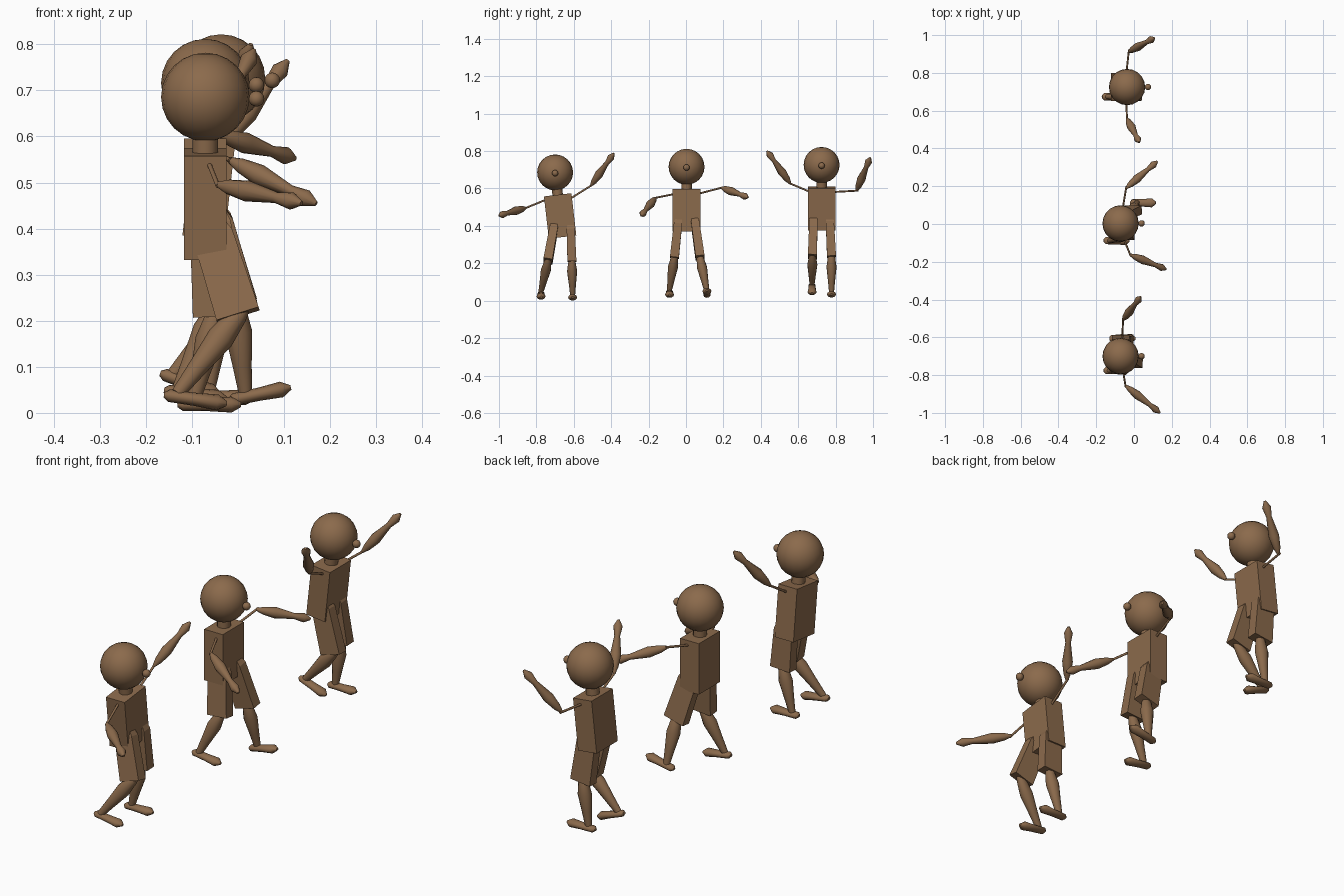
import bpy, bmesh, math
from mathutils import Vector

if "Cube" in bpy.data.objects:
    bpy.data.objects.remove(bpy.data.objects["Cube"])

wood = bpy.data.materials.new("brown wood")
wood.diffuse_color = (0.26, 0.145, 0.072, 1)
wood.use_nodes = True
wood.node_tree.nodes["Principled BSDF"].inputs["Base Color"].default_value = wood.diffuse_color

ROUND = [(math.cos(math.tau * i / 12), math.sin(math.tau * i / 12)) for i in range(12)]
SQUARE = [(1, 1), (-1, 1), (-1, -1), (1, -1)]


def finish(name, bm, smooth):
    bmesh.ops.recalc_face_normals(bm, faces=bm.faces)
    me = bpy.data.meshes.new(name)
    bm.to_mesh(me)
    bm.free()
    me.materials.append(wood)
    ob = bpy.data.objects.new(name, me)
    bpy.context.collection.objects.link(ob)
    if smooth:
        bpy.ops.object.select_all(action='DESELECT')
        bpy.context.view_layer.objects.active = ob
        ob.select_set(True)
        bpy.ops.object.shade_smooth_by_angle(angle=math.radians(45))


def loft(name, a, b, profile, shape=ROUND, depth=1.0):
    """Skin a profile of (t, half width) along the line a-b; depth scales the other axis."""
    d = (b - a).normalized()
    ref = Vector((0, 1, 0)) if abs(d.y) < 0.8 else Vector((0, 0, 1))
    side = (ref - d * ref.dot(d)).normalized()
    up = d.cross(side)
    bm = bmesh.new()
    rings = [[bm.verts.new(a.lerp(b, t) + side * u * r + up * v * r * depth) for u, v in shape]
             for t, r in profile]
    n = len(shape)
    for r, s in zip(rings, rings[1:]):
        for i in range(n):
            bm.faces.new((r[i], r[(i + 1) % n], s[(i + 1) % n], s[i]))
    bm.faces.new(rings[0])
    bm.faces.new(rings[-1])
    finish(name, bm, shape is ROUND)


def ball(name, centre, radius, seg, rings):
    bm = bmesh.new()
    bmesh.ops.create_uvsphere(bm, u_segments=seg, v_segments=rings, radius=radius)
    bmesh.ops.translate(bm, verts=bm.verts, vec=centre)
    finish(name, bm, True)


FOREARM = [(0, .006), (.13, .016), (.35, .023), (.7, .012), (.88, .019), (1, .005)]
CALF = [(-.12, .012), (0, .019), (.3, .027), (.7, .019), (1.05, .013)]
FOOT = [(0, .008), (.08, .019), (.5, .020), (.85, .024), (1, .007)]
THIGH = [(0, .017), (.12, .022), (1, .024)]


def figure(who, base, lean, arms, legs):
    # block torso; the neck, head and nose continue its axis
    base = Vector(base)
    spine = Vector((*lean, .226))
    top = base + spine
    head = top + spine * .53
    loft(who + " torso", base, top, [(0, .074), (1, .074)], SQUARE, .62)
    loft(who + " neck", top, head, [(-.1, .028), (.5, .028)])
    ball(who + " head", head, .096, 20, 12)
    ball(who + " nose", head + Vector((.111, 0, -.004)), .017, 12, 8)
    for side, label, arm, leg in zip((-1, 1), (" right ", " left "), arms, legs):
        # thin rod upper arm, turned forearm ending in a hand
        elbow, tip = map(Vector, arm)
        shoulder = top + Vector((.008, side * .06, -.025))
        loft(who + label + "upper arm", shoulder, elbow, [(0, .005), (1.08, .005)])
        loft(who + label + "forearm", elbow, tip, FOREARM)
        # block thigh, turned calf, rounded foot tilted by its pitch
        knee, ankle = map(Vector, leg[:2])
        pitch = math.radians(leg[2])
        hip = base + Vector((.01, side * .043, .066))
        ray = Vector((math.cos(pitch), 0, math.sin(pitch)))
        heel = ankle - ray * .036 - Vector((0, 0, .016))
        loft(who + label + "thigh", hip, knee, THIGH, SQUARE, 2)
        loft(who + label + "calf", knee, ankle, CALF, depth=1.1)
        loft(who + label + "foot", heel, heel + ray * .138, FOOT, depth=.72)


# Arms give elbow and fingertip; legs give knee, ankle and foot pitch
figure("first", (-.071, -.66, .34), (0, -.026),
       [((-.045, -.856, .496), (.138, -1, .455)), ((-.058, -.508, .615), (.035, -.386, .788))],
       [((0, -.738, .212), (-.125, -.775, .05), -8), ((-.05, -.61, .21), (-.095, -.606, .034), 0)])
figure("middle", (-.071, .003, .37), (0, 0),
       [((-.02, -.163, .55), (.17, -.24, .454)), ((-.042, .19, .604), (.124, .332, .552))],
       [((-.045, -.062, .23), (-.125, -.088, .06), -8), ((-.005, .075, .23), (.015, .112, .05), 12)])
figure("last", (-.075, .725, .38), (.025, 0),
       [((-.037, .558, .626), (.028, .433, .8)), ((-.028, .912, .588), (.108, .985, .765))],
       [((-.005, .676, .235), (-.135, .674, .09), -20), ((-.04, .778, .235), (-.065, .778, .05), 0)])
